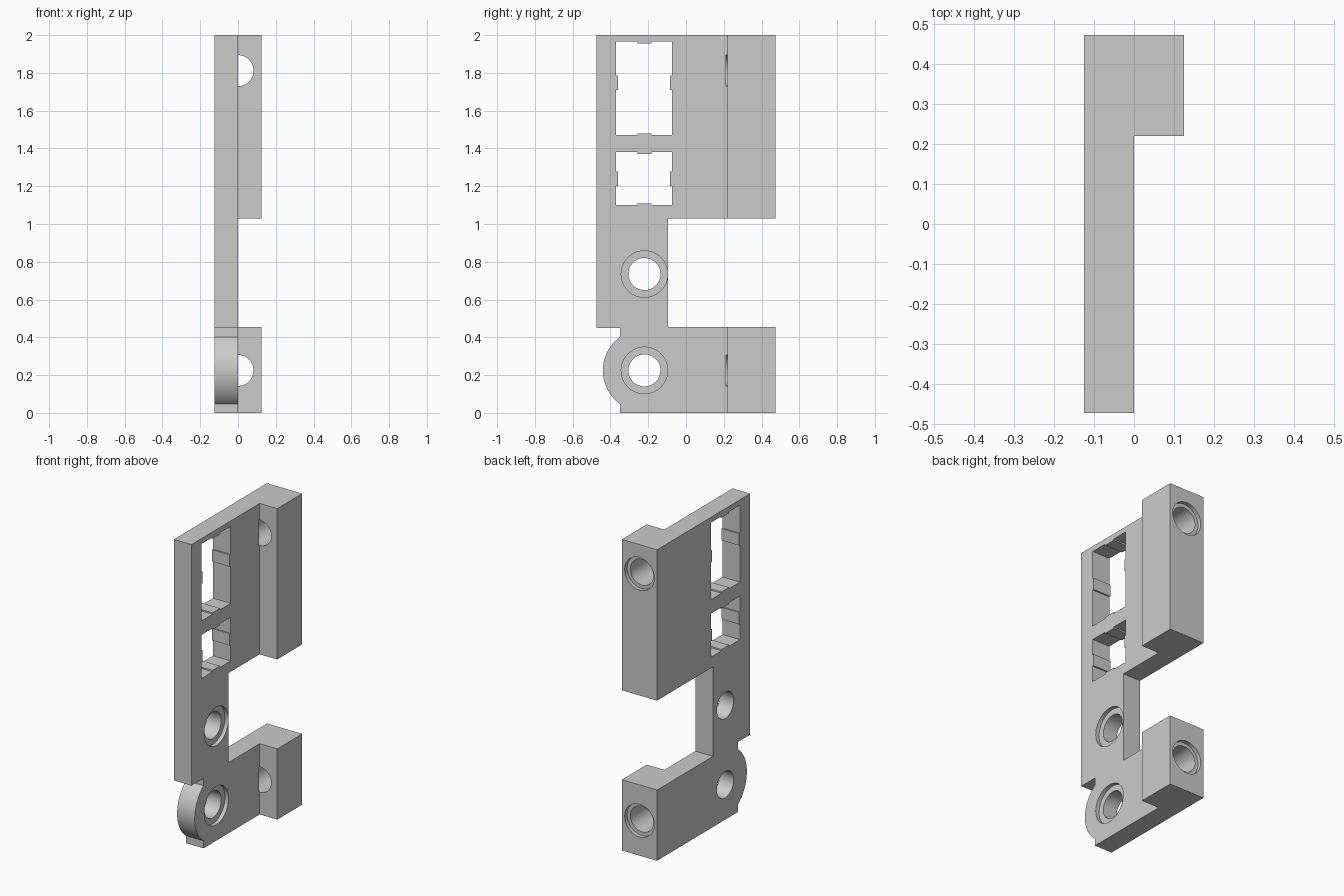
import bpy, bmesh, math
from mathutils import Matrix, Vector

cube = bpy.data.objects.get("Cube")
if cube:
    bpy.data.objects.remove(cube)

T = 0.125           # plate thickness
FRONT, BACK = -0.473, 0.473
EYE_Y, EYE_Z = -0.22, 0.225

grey = bpy.data.materials.new("plain grey")
grey.use_nodes = True
grey.diffuse_color = (0.6, 0.6, 0.6, 1)
grey.node_tree.nodes["Principled BSDF"].inputs["Base Color"].default_value = (0.6, 0.6, 0.6, 1)


def to_object(bm, name):
    bmesh.ops.recalc_face_normals(bm, faces=bm.faces)
    mesh = bpy.data.meshes.new(name)
    bm.to_mesh(mesh)
    bm.free()
    mesh.materials.append(grey)
    ob = bpy.data.objects.new(name, mesh)
    bpy.context.collection.objects.link(ob)
    return ob


def prism(name, outline, x0, x1):
    """Extrude a (y, z) outline along x."""
    bm = bmesh.new()
    face = bm.faces.new([bm.verts.new((x0, y, z)) for y, z in outline])
    out = bmesh.ops.extrude_face_region(bm, geom=[face])
    moved = [v for v in out["geom"] if isinstance(v, bmesh.types.BMVert)]
    bmesh.ops.translate(bm, verts=moved, vec=(x1 - x0, 0, 0))
    return to_object(bm, name)


def rod(name, start, end, radius):
    a, b = Vector(start), Vector(end)
    turn = (b - a).to_track_quat('Z', 'Y').to_matrix().to_4x4()
    bm = bmesh.new()
    bmesh.ops.create_cone(bm, cap_ends=True, segments=64, radius1=radius, radius2=radius,
                          depth=(b - a).length, matrix=Matrix.Translation((a + b) / 2) @ turn)
    return to_object(bm, name)


def cut(body, cutter):
    cutter.hide_render = True
    mod = body.modifiers.new("cut", 'BOOLEAN')
    mod.operation, mod.solver, mod.object = 'DIFFERENCE', 'EXACT', cutter
    bpy.context.view_layer.objects.active = body
    bpy.ops.object.modifier_apply(modifier=mod.name)
    bpy.data.objects.remove(cutter)


def window(z0, z1, rib_z):
    """Rectangular opening with a small rib in the middle of each side."""
    y0, y1, mid, half, rib = -0.37, -0.075, EYE_Y, 0.038, 0.009
    a, b, c, d = mid - half, mid + half, rib_z - half, rib_z + half
    pts = [(y0, z0), (a, z0), (a, z0 + rib), (b, z0 + rib), (b, z0),
           (y1, z0), (y1, c), (y1 - rib, c), (y1 - rib, d), (y1, d),
           (y1, z1), (b, z1), (b, z1 - rib), (a, z1 - rib), (a, z1),
           (y0, z1), (y0, d), (y0 + rib, d), (y0 + rib, c), (y0, c)]
    return prism("window_cutter", pts, -0.3, 0.3)


# Side profile with the rounded lug at the lower front
lug_r, step_y = 0.22, -0.35
spread = math.acos((EYE_Y - step_y) / lug_r)
lug = []
for i in range(33):
    t = math.pi + spread * (1 - i / 16)
    lug.append((EYE_Y + lug_r * math.cos(t), EYE_Z - lug_r * math.sin(t)))
lug.sort(key=lambda p: -p[1])
outline = [(BACK, 0), (BACK, 0.455), (-0.095, 0.455), (-0.095, 1.03), (BACK, 1.03),
           (BACK, 2), (FRONT, 2), (FRONT, 0.45), (step_y, 0.45)] + lug + [(step_y, 0)]
bracket = prism("bracket_plate", outline, -T, T)

# Thin the front part, leaving thick blocks along the back edge
cut(bracket, prism("thinning_cutter", [(-1, -1), (0.22, -1), (0.22, 3), (-1, 3)], 0, 0.5))

# Windows
cut(bracket, window(1.47, 1.965, 1.747))
cut(bracket, window(1.10, 1.38, 1.24))

# Counterbored holes through the plate
for z in (0.735, EYE_Z):
    cut(bracket, rod("hole_cutter", (-0.3, EYE_Y, z), (0.3, EYE_Y, z), 0.085))
    cut(bracket, rod("bore_cutter", (-0.025, EYE_Y, z), (0.3, EYE_Y, z), 0.123))

# Counterbored holes through the back blocks
for z in (1.812, EYE_Z):
    cut(bracket, rod("hole_cutter", (0, 0.213, z), (0, 0.7, z), 0.082))
    cut(bracket, rod("bore_cutter", (0, BACK - 0.025, z), (0, 0.7, z), 0.105))

# Smooth the round walls, keep edges sharp
bpy.ops.object.select_all(action='DESELECT')
bracket.select_set(True)
bpy.context.view_layer.objects.active = bracket
bpy.ops.object.shade_smooth_by_angle(angle=math.radians(25))
